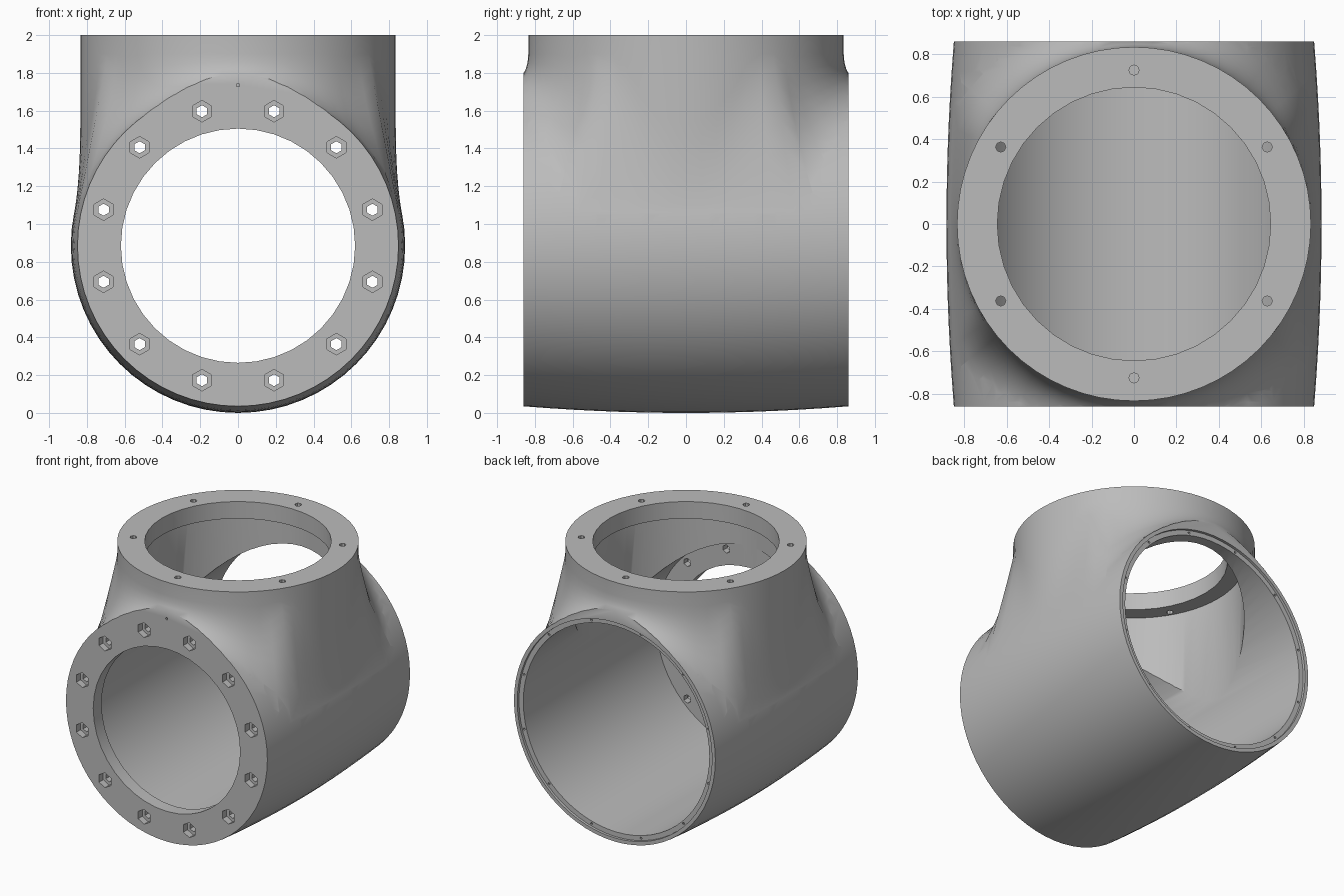
import bpy, bmesh, math
from mathutils import Matrix, Vector

cube = bpy.data.objects.get("Cube")
if cube:
    bpy.data.objects.remove(cube, do_unlink=True)

ZC = 0.885        # height of the barrel axis
NECK_R = 0.835    # outer radius of the upright neck
HALF = 0.86       # half length of the barrel
TAU = math.tau


def barrel_radius(y):
    return 0.85 + 0.035 * (1 - (y / HALF) ** 2)


def new_object(name, bm):
    bmesh.ops.recalc_face_normals(bm, faces=bm.faces)
    mesh = bpy.data.meshes.new(name)
    bm.to_mesh(mesh)
    bm.free()
    obj = bpy.data.objects.new(name, mesh)
    bpy.context.collection.objects.link(obj)
    return obj


def loft(name, rings):
    """Skin closed rings of points and cap both ends."""
    bm = bmesh.new()
    loops = [[bm.verts.new(p) for p in ring] for ring in rings]
    n = len(loops[0])
    for a, b in zip(loops, loops[1:]):
        for i in range(n):
            j = (i + 1) % n
            bm.faces.new((a[i], a[j], b[j], b[i]))
    bm.faces.new(loops[0])
    bm.faces.new(loops[-1])
    return new_object(name, bm)


def cylinders(name, items):
    """One mesh of cylinders: (axis, start, end, radius, sides, (u, v))."""
    bm = bmesh.new()
    for axis, start, end, r, sides, (u, v) in items:
        mid = (start + end) / 2
        if axis == 'y':
            m = Matrix.Translation((u, mid, v)) @ Matrix.Rotation(math.pi / 2, 4, 'X')
        else:
            m = Matrix.Translation((u, v, mid))
        bmesh.ops.create_cone(bm, cap_ends=True, segments=sides, radius1=r,
                              radius2=r, depth=end - start, matrix=m)
    return new_object(name, bm)


def boolean(target, other, operation):
    mod = target.modifiers.new("cut", 'BOOLEAN')
    mod.operation = operation
    mod.solver = 'EXACT'
    mod.object = other
    bpy.context.view_layer.objects.active = target
    bpy.ops.object.modifier_apply(modifier=mod.name)
    bpy.data.objects.remove(other, do_unlink=True)


def circle(count, radius, offset=0.0, z=0.0):
    return [(radius * math.cos(offset + TAU * i / count),
             z + radius * math.sin(offset + TAU * i / count)) for i in range(count)]


# Barrel: slightly bulged tube along y, overlong until trimmed
rings = []
for k in range(-10, 11):
    y = k * 0.12
    rings.append([(x, y, z) for x, z in circle(64, barrel_radius(y), 0, ZC)])
body = loft("tee_valve_body", rings)

# Neck: upright tube whose foot flares tangentially into the barrel
columns = []
STEPS = 8
for i in range(64):
    a = TAU * i / 64
    c, s = math.cos(a), math.sin(a)
    r = NECK_R + 0.22
    while abs(r * c) > 0.983 * barrel_radius(r * s):
        r -= 0.002
    x, rb = r * c, barrel_radius(r * s)
    rise = math.sqrt(rb * rb - x * x)
    corner = ZC + rise + abs(x) / rise * (r - NECK_R) * abs(c)
    top = min(corner + 0.3, 1.9)
    corner = min(corner, top - 0.05)
    p0, p1 = Vector((NECK_R, top)), Vector((NECK_R, corner))
    p2 = Vector((r, ZC + rise - 0.003))
    profile = [Vector((NECK_R, 2.0))]
    for k in range(STEPS + 1):
        t = k / STEPS
        profile.append(p0 * (1 - t) ** 2 + p1 * 2 * t * (1 - t) + p2 * t * t)
    profile.append(Vector((NECK_R * 0.6, ZC)))
    columns.append([(p.x * c, p.x * s, p.y) for p in profile])
neck = loft("neck", list(zip(*columns)))
boolean(body, neck, 'UNION')

# Trim both barrel ends flat
bm = bmesh.new()
bmesh.ops.create_cube(bm, size=1, matrix=Matrix.Translation((0, 0, 1)) @ Matrix.Diagonal((4, 2 * HALF, 4, 1)))
boolean(body, new_object("end_trim", bm), 'INTERSECT')

# Bores: wide inside, with a thick lip left at the front and the top
axis_y = (0, ZC)
boolean(body, cylinders("barrel_bore", [('y', -0.76, 1.0, 0.785, 64, axis_y)]), 'DIFFERENCE')
boolean(body, cylinders("neck_bore", [('z', ZC, 1.87, 0.762, 64, (0, 0))]), 'DIFFERENCE')
boolean(body, cylinders("front_opening", [('y', -1.0, -0.7, 0.62, 40, axis_y)]), 'DIFFERENCE')
boolean(body, cylinders("top_opening", [('z', 1.8, 2.1, 0.645, 40, (0, 0))]), 'DIFFERENCE')
boolean(body, cylinders("back_recess", [('y', HALF - 0.02, 1.0, 0.822, 64, axis_y)]), 'DIFFERENCE')

# Bolt holes: hexagonal pockets in front, plain holes on top, pins at the back
bolts = circle(12, 0.737, TAU / 24, ZC)
boolean(body, cylinders("bolt_pockets", [('y', -1.0, -0.81, 0.057, 6, p) for p in bolts]), 'DIFFERENCE')
boolean(body, cylinders("bolt_holes", [('y', -0.9, -0.72, 0.032, 6, p) for p in bolts]), 'DIFFERENCE')
boolean(body, cylinders("top_holes", [('z', 1.82, 2.1, 0.024, 8, p)
                                      for p in circle(6, 0.726, TAU / 4)]), 'DIFFERENCE')
boolean(body, cylinders("pin_holes", [('y', 0.8, 0.9, 0.009, 6, p)
                                      for p in circle(12, 0.804, TAU / 24, ZC)]
                        + [('y', -0.9, -0.82, 0.01, 5, (0, 1.735))]), 'DIFFERENCE')

# Single grey material
grey = bpy.data.materials.new("cast_grey")
grey.use_nodes = True
colour = (0.5, 0.5, 0.5, 1)
grey.diffuse_color = colour
grey.node_tree.nodes["Principled BSDF"].inputs["Base Color"].default_value = colour
body.data.materials.clear()
body.data.materials.append(grey)
for poly in body.data.polygons:
    poly.material_index = 0

bpy.ops.object.select_all(action='DESELECT')
body.select_set(True)
bpy.context.view_layer.objects.active = body
bpy.ops.object.shade_smooth_by_angle(angle=math.radians(35))
